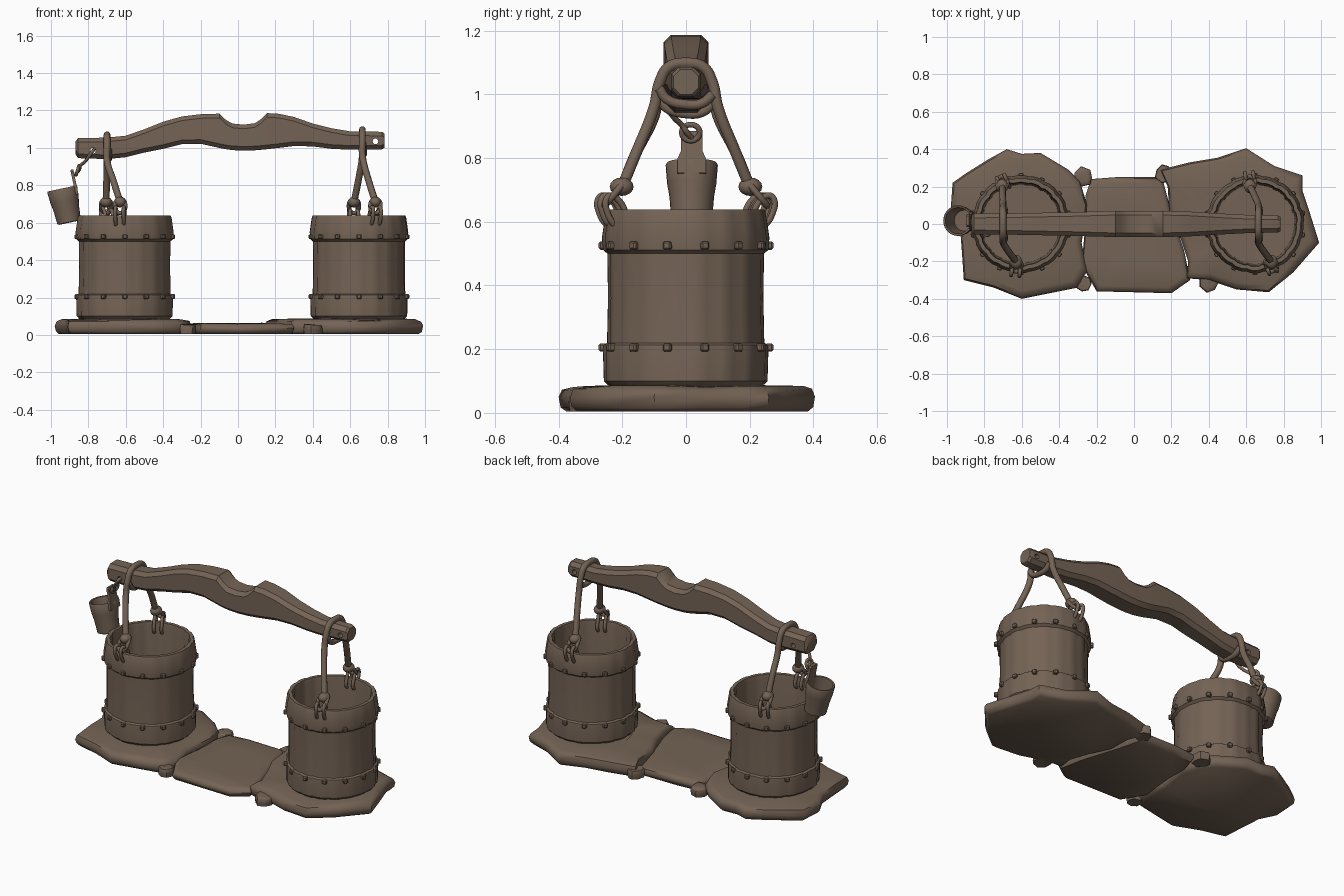
import bpy, bmesh, math, random
from mathutils import Vector, Matrix

if "Cube" in bpy.data.objects:
    bpy.data.objects.remove(bpy.data.objects["Cube"])

random.seed(4)
wood = bpy.data.materials.new("weathered_brown")
wood.diffuse_color = (0.175, 0.125, 0.09, 1)
wood.use_nodes = True
wood.node_tree.nodes["Principled BSDF"].inputs["Base Color"].default_value = wood.diffuse_color


def finish(ob, angle=40):
    ob.data.materials.clear()
    ob.data.materials.append(wood)
    bpy.ops.object.select_all(action='DESELECT')
    ob.select_set(True)
    bpy.context.view_layer.objects.active = ob
    if ob.type == 'CURVE':
        bpy.ops.object.convert(target='MESH')
        ob = bpy.context.object
    bpy.ops.object.shade_smooth_by_angle(angle=math.radians(angle))
    return ob


def from_bm(name, bm, angle=40):
    bmesh.ops.recalc_face_normals(bm, faces=bm.faces)
    me = bpy.data.meshes.new(name)
    bm.to_mesh(me)
    bm.free()
    ob = bpy.data.objects.new(name, me)
    bpy.context.collection.objects.link(ob)
    return finish(ob, angle)


def loft(name, rings, angle=40, matrix=None):
    """Skin a stack of equal-length closed rings and cap both ends."""
    bm = bmesh.new()
    rows = [[bm.verts.new(p) for p in ring] for ring in rings]
    n = len(rows[0])
    for a, b in zip(rows, rows[1:]):
        for i in range(n):
            j = (i + 1) % n
            bm.faces.new((a[i], a[j], b[j], b[i]))
    bm.faces.new(rows[0])
    bm.faces.new(rows[-1])
    if matrix:
        bm.transform(matrix)
    return from_bm(name, bm, angle)


def lathe(name, profile, seg, matrix, stave=None):
    rings = []
    for r, z in profile:
        ring = []
        for i in range(seg):
            a = 2 * math.pi * i / seg
            rr = r + (stave(i) if stave else 0)
            ring.append((rr * math.cos(a), rr * math.sin(a), z))
        rings.append(ring)
    return loft(name, rings, 40, matrix)


def tube(name, pts, r, cyclic=False):
    cu = bpy.data.curves.new(name, 'CURVE')
    cu.dimensions = '3D'
    cu.bevel_depth = r
    cu.bevel_resolution = 3
    cu.resolution_u = 6
    cu.use_fill_caps = True
    sp = cu.splines.new('BEZIER')
    sp.bezier_points.add(len(pts) - 1)
    for bp, p in zip(sp.bezier_points, pts):
        bp.co = p
        bp.handle_left_type = bp.handle_right_type = 'AUTO'
    sp.use_cyclic_u = cyclic
    ob = bpy.data.objects.new(name, cu)
    bpy.context.collection.objects.link(ob)
    return finish(ob, 60)


def link_ring(name, c, along, side, long, wide, r):
    """Oval ring spanned by two directions."""
    c, u, v = Vector(c), Vector(along).normalized(), Vector(side).normalized()
    pts = [c + u * long * math.cos(k * math.pi / 4) + v * wide * math.sin(k * math.pi / 4)
           for k in range(8)]
    tube(name, pts, r, True)


# Stone slabs: irregular outlines with rounded, uneven edges
def slab(name, outline, top):
    n = len(outline)
    cx = sum(p[0] for p in outline) / n
    cy = sum(p[1] for p in outline) / n
    rings = []
    for s, z in ((0.94, 0.004), (0.985, 0.02), (1, 0.55 * top), (0.975, 0.85 * top),
                 (0.9, 0.97 * top), (0.5, top)):
        rings.append([(cx + (x - cx) * s, cy + (y - cy) * s,
                       z + (random.uniform(-.004, .004) if z > 0.01 else 0)) for x, y in outline])
    loft(name, rings, 50)


slab("left_slab", [(-.97, .22), (-.9, .27), (-.78, .345), (-.68, .4), (-.6, .375), (-.5, .38),
                   (-.35, .29), (-.29, .23), (-.25, .1), (-.28, -.1), (-.25, -.25), (-.3, -.34),
                   (-.45, -.37), (-.6, -.4), (-.75, -.34), (-.91, -.3), (-.92, -.15),
                   (-.93, -.02), (-.98, .08)], 0.085)
slab("right_slab", [(.99, -.1), (.94, .06), (.9, .18), (.9, .26), (.75, .31), (.6, .405), (.45, .355),
                    (.3, .33), (.14, .29), (.18, .2), (.19, .05), (.25, -.08), (.29, -.2),
                    (.28, -.29), (.4, -.3), (.55, -.35), (.72, -.365), (.85, -.26)], 0.085)
slab("middle_slab", [(-.23, .24), (-.1, .25), (.15, .25), (.19, .1), (.27, -.15), (.3, -.3), (.2, -.37),
                     (0, -.365), (-.2, -.36), (-.28, -.22), (-.26, 0), (-.26, .15)], 0.062)
for k, (x, y, r) in enumerate([(-.27, .25, .055), (.4, -.31, .055), (-.27, -.32, .05), (.16, .27, .05)]):
    slab(f"pebble_{k}", [(x + r * random.uniform(.8, 1.1) * math.cos(a * .9),
                          y + r * random.uniform(.8, 1.1) * math.sin(a * .9)) for a in range(7)], 0.055)

# Buckets: staved walls, two raised bands, rivets
BUCKET = [(.235, .08), (.247, .09), (.257, .1), (.26, .2), (.258, .213), (.247, .22), (.244, .36),
          (.246, .5), (.26, .512), (.263, .55), (.252, .625), (.247, .638), (.226, .638),
          (.222, .62), (.213, .14), (.02, .135)]


def rivet(name, cx, a, z):
    bm = bmesh.new()
    bmesh.ops.create_cube(bm, size=0.026)
    bmesh.ops.bevel(bm, geom=bm.edges[:], offset=0.005, segments=1, affect='EDGES')
    bm.transform(Matrix.Translation((cx, 0, z)) @ Matrix.Rotation(a, 4, 'Z')
                 @ Matrix.Translation((.261, 0, 0)))
    from_bm(name, bm, 30)


for side, cx in (("left", -.605), ("right", .647)):
    jitter = [random.uniform(-.003, .002) for _ in range(18)]
    lathe(f"{side}_bucket", BUCKET, 72, Matrix.Translation((cx, 0, 0)),
          lambda i: -.005 if i % 4 == 0 else jitter[i // 4])
    for z in (.205, .525):
        for k in range(14):
            rivet(f"{side}_rivet", cx, (k + .5) * 2 * math.pi / 14, z)

# Carrying yoke: (x, bottom, top, half width) sections with chamfered corners
YOKE = [(-.868, .965, 1.035, .045), (-.855, .945, 1.052, .055), (-.7, .94, 1.055, .056),
        (-.6, .95, 1.065, .058), (-.5, .975, 1.1, .06), (-.4, .995, 1.14, .062),
        (-.3, 1.02, 1.168, .064), (-.2, 1.022, 1.18, .067), (-.1, 1.0, 1.183, .07),
        (-.065, .993, 1.15, .07), (-.03, .988, 1.13, .07), (.03, .985, 1.124, .07),
        (.09, .987, 1.132, .07), (.125, .99, 1.155, .07), (.155, .993, 1.186, .07),
        (.22, 1.0, 1.182, .068), (.3, 1.01, 1.165, .066), (.4, 1.008, 1.13, .06),
        (.5, .995, 1.105, .054), (.6, .99, 1.088, .049), (.77, .992, 1.086, .045), (.782, 1.0, 1.078, .04)]
rings = []
for x, b, t, w in YOKE:
    c = .022
    rings.append([(x, -w, b + c), (x, -w + c, b), (x, w - c, b), (x, w, b + c),
                  (x, w, t - c), (x, w - c, t), (x, -w + c, t), (x, -w, t - c)])
yoke = loft("yoke", rings, 35)
for k, (x, z) in enumerate([(-.775, .985), (.735, 1.035)]):
    bpy.ops.mesh.primitive_cylinder_add(vertices=12, radius=.015, depth=.3, location=(x, 0, z),
                                        rotation=(math.pi / 2, 0, 0))
    cutter = bpy.context.object
    cutter.name = f"peg_hole_cutter_{k}"
    mod = yoke.modifiers.new("peg_hole", 'BOOLEAN')
    mod.operation = 'DIFFERENCE'
    mod.object = cutter
    bpy.context.view_layer.objects.active = yoke
    bpy.ops.object.modifier_apply(modifier=mod.name)
    bpy.data.objects.remove(cutter)

# Rope slings with knots, links and rim hooks
for side, x0, xf, xb, dz, cx in (("left", -.7, -.63, -.705, -.028, -.605),
                                 ("right", .665, .735, .62, 0, .647)):
    top = [(x0, y, z + dz) for y, z in ((-.1, .96), (-.082, 1.04), (-.055, 1.085), (0, 1.098),
                                        (.055, 1.085), (.082, 1.04), (.1, .96))]
    tube(f"{side}_sling", [(xf, -.2, .71), ((x0 + xf) / 2, -.155, .82)] + top
         + [((x0 + xb) / 2, .155, .82), (xb, .2, .71)], .018)
    tube(f"{side}_sling_tie", [(x0 + .01, y, z + dz) for y, z in (
        (-.085, 1.02), (-.06, .985), (0, .968), (.05, .972), (.085, 1.0))], .016)
    for x, s in ((xf, -1), (xb, 1)):
        bpy.ops.mesh.primitive_uv_sphere_add(segments=14, ring_count=8, radius=.034,
                                             location=(x, s * .202, .71))
        bpy.context.object.name = f"{side}_knot"
        bpy.context.object.scale = (.95, 1.1, .85)
        finish(bpy.context.object, 60)
        out = Vector((x - cx, s * .235, 0)).normalized()
        rim = Vector((cx, 0, 0)) + out * .242
        tang = Vector((-out.y, out.x, 0))
        link_ring(f"{side}_link", (x, s * .222, .69), (0, s * .5, -.6), (1, 0, 0), .05, .028, .011)
        for t in (-.022, .022):
            link_ring(f"{side}_rim_hook", rim + tang * t + Vector((0, 0, .63)), out * .35 + Vector((0, 0, 1)),
                      out, .056, .03, .01)

# Hanging dipper: tilted cup, stave handle and cord
tilt = Matrix.Translation((-.902, .018, .6)) @ Matrix.Rotation(math.radians(-12), 4, 'Y')
lathe("dipper_cup", [(.055, 0), (.064, .004), (.07, .08), (.077, .12), (.082, .182), (.079, .187),
                     (.07, .185), (.056, .02), (.01, .018)], 28, tilt)
handle = [[(x, s * w, z) for x, s in ((.064, -1), (.08, -1), (.08, 1), (.064, 1))]
          for z, w in ((.14, .045), (.185, .045), (.21, .034), (.265, .034), (.275, .026))]
loft("dipper_handle", handle, 30, tilt)
tube("dipper_cord", [(-.868, .02, .86), (-.848, .0, .885), (-.845, -.01, .9), (-.815, -.04, .93),
                     (-.79, -.06, .965), (-.775, -.055, .985), (-.775, 0, .985)], .009)
link_ring("dipper_cord_loop", (-.858, .015, .88), (.3, 0, 1), (0, 1, 0), .026, .028, .009)
